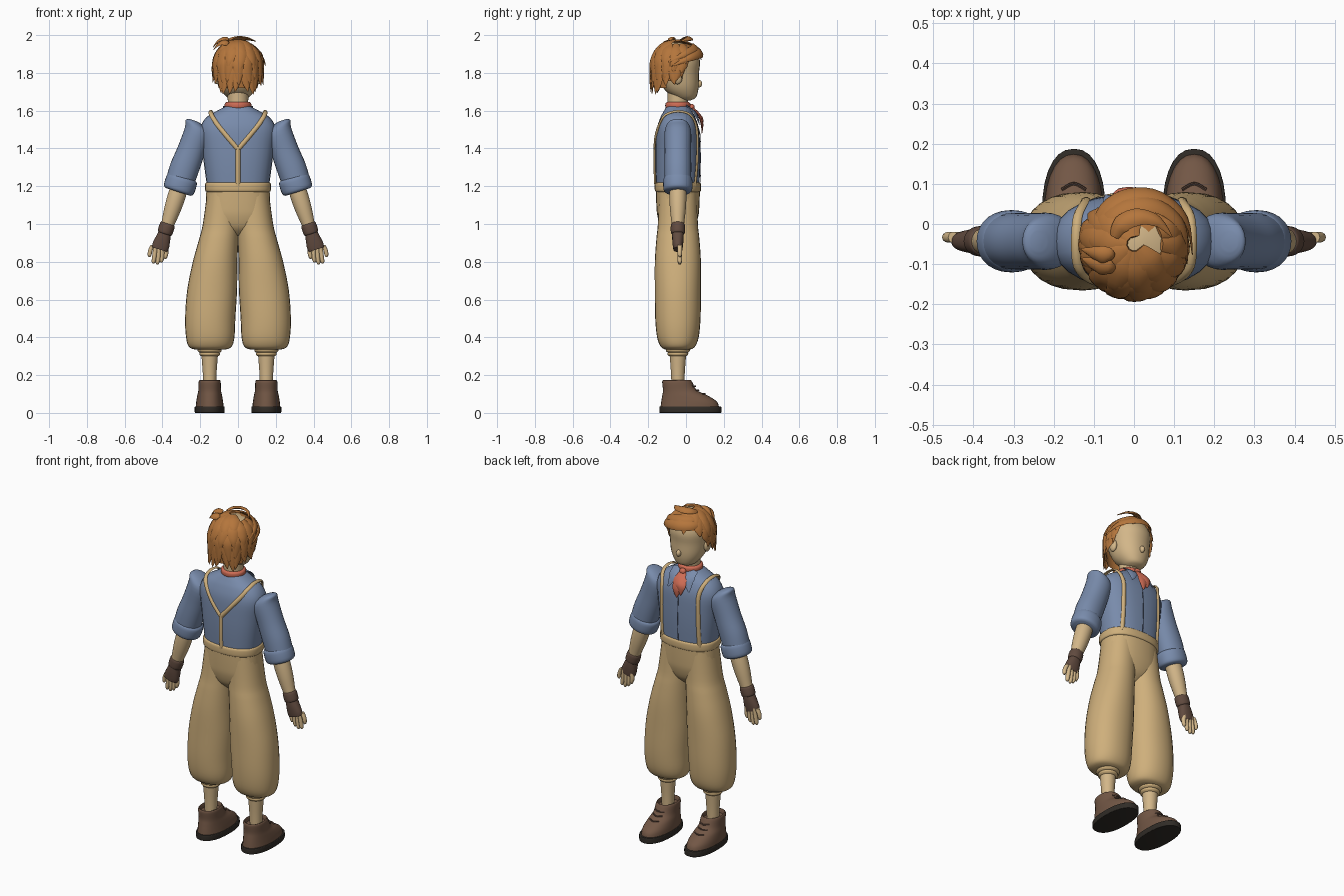
import bpy, bmesh, math, random
from mathutils import Vector

random.seed(4)
cube = bpy.data.objects.get("Cube")
if cube:
    bpy.data.objects.remove(cube, do_unlink=True)


def material(name, red, green, blue):
    made = bpy.data.materials.new(name)
    made.use_nodes = True
    made.diffuse_color = (red, green, blue, 1)
    shader = made.node_tree.nodes["Principled BSDF"]
    shader.inputs["Base Color"].default_value = made.diffuse_color
    return made


SKIN = material("skin", .65, .47, .25)
CLOTH = material("tan cloth", .62, .43, .2)
SHIRT = material("blue shirt", .19, .26, .41)
SEAM = material("dark seam", .05, .06, .1)
HAIR = material("ginger hair", .46, .18, .045)
RED = material("red scarf", .62, .15, .09)
LEATHER = material("brown leather", .17, .095, .06)
GLOVE = material("dark leather", .12, .07, .05)
SOLE = material("black sole", .03, .025, .02)

BODY_Y = -.043          # depth of the body's vertical axis
ARM = dict(x=.692, lean=.32, mirror=True)
LEG = dict(x=.15, mirror=True)


def mix(a, b, t):
    return a + (b - a) * t


def smooth(points, steps):
    """Pass a smooth curve through tuples of any length."""
    out = []
    for i in range(len(points) - 1):
        a, b = points[max(i - 1, 0)], points[i]
        c, d = points[i + 1], points[min(i + 2, len(points) - 1)]
        for k in range(steps):
            t = k / steps
            out.append(tuple(q + t * (r - p) / 2 + t * t * (p - 2.5 * q + 2 * r - s / 2)
                             + t ** 3 * (1.5 * (q - r) + (s - p) / 2)
                             for p, q, r, s in zip(a, b, c, d)))
    return out + [tuple(points[-1])]


def skin_sections(bm, sections):
    loops = [[bm.verts.new(point) for point in section] for section in sections]
    count = len(loops[0])
    for low, high in zip(loops, loops[1:]):
        for i in range(count):
            j = (i + 1) % count
            bm.faces.new((low[i], low[j], high[j], high[i]))
    bm.faces.new(loops[0][::-1])
    bm.faces.new(loops[-1])


def finish(name, bm, mat, mirror):
    bmesh.ops.recalc_face_normals(bm, faces=bm.faces)
    mesh = bpy.data.meshes.new(name)
    bm.to_mesh(mesh)
    bm.free()
    mesh.materials.append(mat)
    mesh.shade_smooth()
    mesh.set_sharp_from_angle(angle=math.radians(45))
    made = bpy.data.objects.new(name, mesh)
    bpy.context.collection.objects.link(made)
    if mirror:
        made.modifiers.new("Mirror", 'MIRROR').use_mirror_merge = False
    return made


def full_ring(z, width, depth=None, dx=0, dy=0):
    return (z, width, width if depth is None else depth, dx, dy)


def loft(name, mat, *rings, x=0, y=BODY_Y, power=2, lean=0, mirror=False, segs=28, keep=None):
    """Stack oval sections: height, half width, half depth, shift in x and y."""
    bm, sections = bmesh.new(), []
    for z, width, depth, dx, dy in smooth([full_ring(*ring) for ring in rings], 4):
        section = []
        for i in range(segs):
            c, s = math.cos(math.tau * i / segs), math.sin(math.tau * i / segs)
            across = math.copysign(abs(c) ** (2 / power), c) * max(width, .001)
            along = math.copysign(abs(s) ** (2 / power), s) * max(depth, .001)
            section.append((x + dx - lean * z + across, y + dy + along, z + lean * across))
        sections.append(section)
    skin_sections(bm, sections)
    if keep:
        gone = [f for f in bm.faces if not keep(f.calc_center_median())]
        bmesh.ops.delete(bm, geom=gone, context='FACES')
    return finish(name, bm, mat, mirror)


def ribbons(name, mat, outward, strands, mirror=False):
    """Sweep lens-shaped strips; each strand is (points, half widths, thickness)."""
    bm = bmesh.new()
    lens = ((-1, 0), (-.6, .8), (0, 1), (.6, .8), (1, 0), (0, -.5))
    for points, widths, thick in strands:
        path = [Vector(point) for point in smooth(points, 4)]
        sections = []
        for i, point in enumerate(path):
            tangent = (path[min(i + 1, len(path) - 1)] - path[max(i - 1, 0)]).normalized()
            side = tangent.cross(outward(point)).normalized()
            up = side.cross(tangent)
            u = i / (len(path) - 1) * (len(widths) - 1)
            j = min(int(u), len(widths) - 2)
            width = mix(widths[j], widths[j + 1], u - j)
            height = thick * min(1, width / max(widths) + .1)
            sections.append([point + side * width * a + up * height * b for a, b in lens])
        skin_sections(bm, sections)
    return finish(name, bm, mat, mirror)


def ball(name, mat, centre, radii, mirror=False):
    bm = bmesh.new()
    bmesh.ops.create_uvsphere(bm, u_segments=16, v_segments=10, radius=1)
    bmesh.ops.scale(bm, vec=radii, verts=bm.verts)
    bmesh.ops.translate(bm, vec=centre, verts=bm.verts)
    finish(name, bm, mat, mirror)


def band(name, mat, low, high, width, depth, soft=.008, **options):
    """A belt-like ring with softened rims."""
    loft(name, mat, (low, width - soft, depth - soft), (low + soft, width, depth),
         (high - soft, width, depth), (high, width - soft, depth - soft), **options)


# Shoes
band("soles", SOLE, 0, .034, .079, .164, soft=.004, y=.023, power=2.3, **LEG)
loft("shoe_uppers", LEATHER, (.03, .074, .155), (.06, .071, .147, 0, -.004),
     (.09, .066, .122, 0, -.024), (.12, .06, .09, 0, -.052), (.165, .058, .079, 0, -.067),
     (.172, .05, .071, 0, -.067), (.15, .046, .066, 0, -.067), y=.02, power=2.2, **LEG)
laces = [([(LEG["x"] + dx, y - abs(dx) / 2, z) for dx in (-.03, 0, .03)], (.004, .004), .006)
         for y, z in ((.1, .1), (.066, .118), (.049, .14))]
ribbons("shoe_laces", GLOVE, lambda p: Vector((0, .6, .8)), laces, mirror=True)

# Legs, stocking cuffs and baggy trousers
loft("shins", SKIN, (.15, .034), (.22, .037), (.31, .044), **LEG)
band("lower_stocking_cuffs", CLOTH, .3, .325, .054, .054, **LEG)
band("upper_stocking_cuffs", CLOTH, .32, .345, .063, .063, **LEG)
loft("trouser_legs", CLOTH, (.335, .08, .065), (.35, .113, .09), (.4, .128, .11),
     (.5, .133, .12), (.65, .132, .122, -.01), (.8, .118, .122, -.026),
     (.92, .104, .114, -.045), (1, .097, .106, -.058), (1.18, .088, .1, -.073),
     x=.147, power=2.15, mirror=True)
loft("trouser_seat", CLOTH, (.94, .05), (.98, .13, .088), (1.04, .172, .108),
     (1.1, .171, .114), (1.19, .167, .117), power=2.3)
band("waistband", CLOTH, 1.17, 1.22, .174, .122, power=2.4)

# Shirt body and sleeves
TORSO = [(1.19, .163, .113), (1.3, .178, .118), (1.4, .19, .118), (1.5, .2, .112),
         (1.56, .172, .094), (1.595, .118, .076), (1.625, .062, .058)]
loft("shirt_body", SHIRT, *TORSO, power=2.4)
loft("sleeves", SHIRT, (1.55, .02, .025, .042), (1.535, .046, .052, .03), (1.49, .066, .07),
     (1.39, .07), (1.3, .074, .071, .006), (1.23, .072, .07, .007), power=2.1, **ARM)
band("rolled_cuffs", SHIRT, 1.17, 1.25, .079, .076, soft=.014, power=2.1, **ARM)


def on_torso(x, z, facing):
    """Point just above the shirt; facing is 1 for the front and -1 for the back."""
    ring = min(smooth(TORSO, 16), key=lambda section: abs(section[0] - z))
    depth = ring[2] * max(0, 1 - (abs(x) / ring[1]) ** 2.4) ** (1 / 2.4) + .003
    return (x, BODY_Y + facing * depth, z)


def off_body(p):
    return Vector((p.x * .3, p.y - BODY_Y, max(0, p.z - 1.5) * 2))


# Braces: two front straps meeting in a Y at the back
strap = [on_torso(.122, z, 1) for z in (1.2, 1.3, 1.4, 1.51)]
strap += [(.145 - abs(dy) / 12, BODY_Y + dy, 1.595 - abs(dy) * .29) for dy in (.064, 0, -.064)]
strap += [on_torso(x, z, -1) for x, z in ((.112, 1.53), (.06, 1.465), (.004, 1.4))]
stem = [on_torso(0, z, -1) for z in (1.41, 1.3, 1.2)]
ribbons("shoulder_braces", CLOTH, off_body, [(strap, (.012, .012), .008)], mirror=True)
ribbons("back_brace", CLOTH, off_body, [(stem, (.012, .012), .008)])

# Shirt front
seam = [on_torso(0, z, 1) for z in (1.5, 1.4, 1.3, 1.22)]
ribbons("shirt_placket_seam", SEAM, off_body, [(seam, (.002, .002), .002)])
flap = [(.05, 0, 1.625), (.05, .045, 1.59), (.07, .072, 1.525)]
ribbons("collar_flaps", SHIRT, off_body, [(flap, (.03, .034, .003), .006)], mirror=True)

# Neckerchief
band("neckerchief_band", RED, 1.61, 1.645, .07, .066)
ball("neckerchief_knot", RED, (0, .03, 1.618), (.02, .016, .018))
tails = [([(0, .025, 1.62), (tip / 2, .064, 1.58), (tip, .082, end + .05), (tip, .084, end)],
          (.015, .034, .03, .002), .01) for tip, end in ((.004, 1.48), (-.022, 1.5))]
ribbons("neckerchief_tails", RED, off_body, tails)

# Forearms, fingerless gloves and hands
loft("forearms", SKIN, (1.22, .042), (1.15, .045), (1.08, .042), (1, .033), (.95, .029), **ARM)
band("glove_wrists", GLOVE, .947, 1.003, .038, .037, **ARM)
loft("glove_palms", GLOVE, (.96, .03), (.92, .038, .03), (.885, .043, .027),
     (.865, .04, .024), power=2.3, **ARM)
for number, tip in enumerate((.815, .795, .785, .79, .825)):
    start, end = .386 + .016 * number, .384 + .021 * number
    loft(f"fingers_{number + 1}", SKIN, (.89, .013, .014, start), (tip + .035, .012, .013, end - .004),
         (tip + .01, .01, .011, end), (tip, .004, .004, end), y=-.033, mirror=True, segs=10)

# Neck, head, nose and ears
loft("neck", SKIN, (1.58, .058), (1.63, .054), (1.72, .056))
loft("head", SKIN, (1.655, .03, .035, 0, .04), (1.668, .056, .055, 0, .046),
     (1.7, .082, .083, 0, .03), (1.74, .099, .1, 0, .018), (1.8, .11, .114, 0, .005),
     (1.86, .116, .124), (1.91, .103, .108), (1.94, .072, .076), (1.953, .02),
     y=-.05, power=2.15)
ball("nose", SKIN, (0, .068, 1.742), (.014, .018, .02))
ball("ears", SKIN, (.11, -.045, 1.775), (.016, .026, .036), mirror=True)

# Hair cap, cut along the hairline, with a bare patch at the crown
HEAD = Vector((0, -.05, 1.83))
cap = loft("hair_cap", HAIR, (1.72, .115, .12), (1.8, .124, .129), (1.86, .125, .131),
           (1.91, .112, .116), (1.945, .077, .081), (1.962, .02), y=HEAD.y,
           keep=lambda c: c.y < (c.z - 1.85) * .9)
cap.data.materials.append(SKIN)
for face in cap.data.polygons:
    spot = face.center
    face.material_index = int(spot.z > 1.935 and spot.x > -.02 and spot.y < -.01)


def on_head(degrees, drop, size):
    """Angle round from the back, distance down from the crown, and size."""
    turn, tip = math.radians(degrees), min(drop, 1) * math.pi / 2
    return HEAD + Vector((.126 * size * math.sin(tip) * math.sin(turn),
                          -.13 * size * math.sin(tip) * math.cos(turn),
                          .138 * size * math.cos(tip) - max(0, drop - 1) * .2))


def off_head(p):
    return p - HEAD


# Layered locks: first the long ones, then shorter ones above
locks = []
for start, end, count, low, high, size, width in (
        (.8, 1.72, 13, -95, 95, 1, .03), (.6, 1.4, 11, -108, 108, 1.02, .032),
        (.35, 1.08, 10, -125, 115, 1.03, .034), (.08, .8, 7, -165, 40, 1.03, .036)):
    for i in range(count):
        turn = mix(low, high, i / (count - 1))
        reach = end + random.uniform(-.1, .08) - max(0, end - 1) * .6 * (turn / 97) ** 2
        sway = random.uniform(-9, 9)
        points = [on_head(turn + sway * u * u, mix(start, reach, u), size + .06 * u ** 3)
                  for u in (0, .35, .7, 1)]
        locks.append((points, (width * .5, width, width * .75, .001), .01))
ribbons("back_hair_locks", HAIR, off_head, locks)

# Swept fringe, forelock, side locks and loose tufts
fringe = []
for turn, turn_end, start, end, size, width in (
        (255, 80, .6, .98, 1.17, .03), (260, 70, .45, .9, 1.13, .03),
        (250, 100, .25, .42, 1.25, .024), (220, 265, .4, 1.2, 1.04, .028),
        (140, 100, .4, 1.3, 1.04, .028), (300, 275, .3, .6, 1.3, .022),
        (320, 285, .4, .65, 1.25, .024), (215, 150, .5, .8, 1.12, .026)):
    points = [on_head(mix(turn, turn_end, u), mix(start, end, u ** 2.5), size * (1 - .13 * (1 - u) ** 2))
              for u in (0, .2, .4, .6, .8, 1)]
    fringe.append((points, (width * .5, width, width, width * .7, .001), .011))
ribbons("fringe_locks", HAIR, off_head, fringe)
